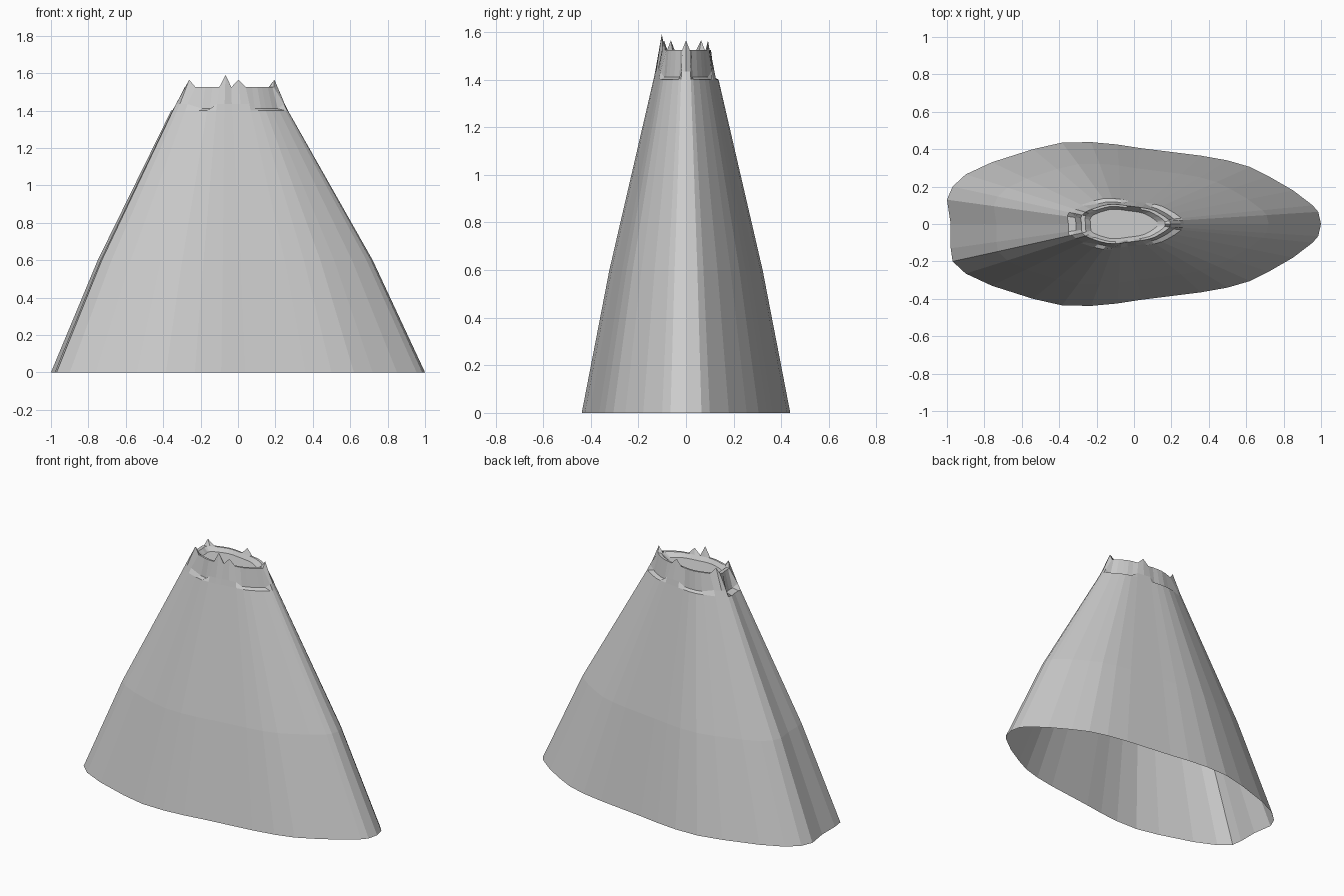
import bpy, bmesh

if "Cube" in bpy.data.objects:
    bpy.data.objects.remove(bpy.data.objects["Cube"])

rock = bpy.data.materials.new("grey rock")
rock.diffuse_color = (0.6, 0.6, 0.6, 1)
rock.use_nodes = True
rock.node_tree.nodes["Principled BSDF"].inputs["Base Color"].default_value = rock.diffuse_color

# Half outline of the foot, right tip to left end
half = [(0.985, 0.065), (0.955, 0.10), (0.85, 0.18), (0.72, 0.255), (0.62, 0.305),
        (0.5, 0.34), (0.36, 0.365), (0.2, 0.385), (0.04, 0.405), (-0.09, 0.425),
        (-0.23, 0.438), (-0.385, 0.435), (-0.54, 0.40), (-0.76, 0.33), (-0.9, 0.265),
        (-0.97, 0.20), (-1.0, 0.13)]
outline = [(1.0, 0.0)] + half + [(-0.98, 0.0)]
outline += [(max(x, -0.98), -y) for x, y in reversed(half)]
N = len(outline)

# Column index -> height of the jagged crown tip there
tips = {0: 1.565, 8: 1.565, 15: 1.565, 21: 1.565, 26: 1.59, 28: 1.565}
solid = {(i + d) % N for i in tips for d in (-1, 0, 1)}


def ring(bm, level):
    """One loop of vertices; level(i) gives scale, x centre and height."""
    verts = []
    for i, (x, y) in enumerate(outline):
        s, cx, z = level(i)
        verts.append(bm.verts.new((x * s + cx, y * s, z)))
    return verts


def skin(name, levels, cap=False):
    bm = bmesh.new()
    rings = [ring(bm, f) for f in levels]
    for a, b in zip(rings, rings[1:]):
        for i in range(N):
            j = (i + 1) % N
            bm.faces.new((a[i], a[j], b[j], b[i]))
    if cap:
        bm.faces.new(rings[-1])
    me = bpy.data.meshes.new(name)
    bm.to_mesh(me)
    bm.free()
    me.materials.append(rock)
    ob = bpy.data.objects.new(name, me)
    bpy.context.collection.objects.link(ob)
    return ob


# Hollow mountain, open underneath
skin("mountain_slope", [
    lambda i: (1.0, 0.0, 0.0),
    lambda i: (0.735, -0.015, 0.6),
    lambda i: (0.312, -0.045, 1.4)])

# Crown: standing teeth with recessed ledges between, then the crater
skin("crater_crown", [
    lambda i: (0.312, -0.045, 1.4),
    lambda i: (0.295, -0.045, 1.435) if i in solid else (0.27, -0.045, 1.41),
    lambda i: (0.24, -0.045, tips.get(i, 1.525)),
    lambda i: (0.215, -0.048, 1.525),
    lambda i: (0.18, -0.055, 1.50)], cap=True)
